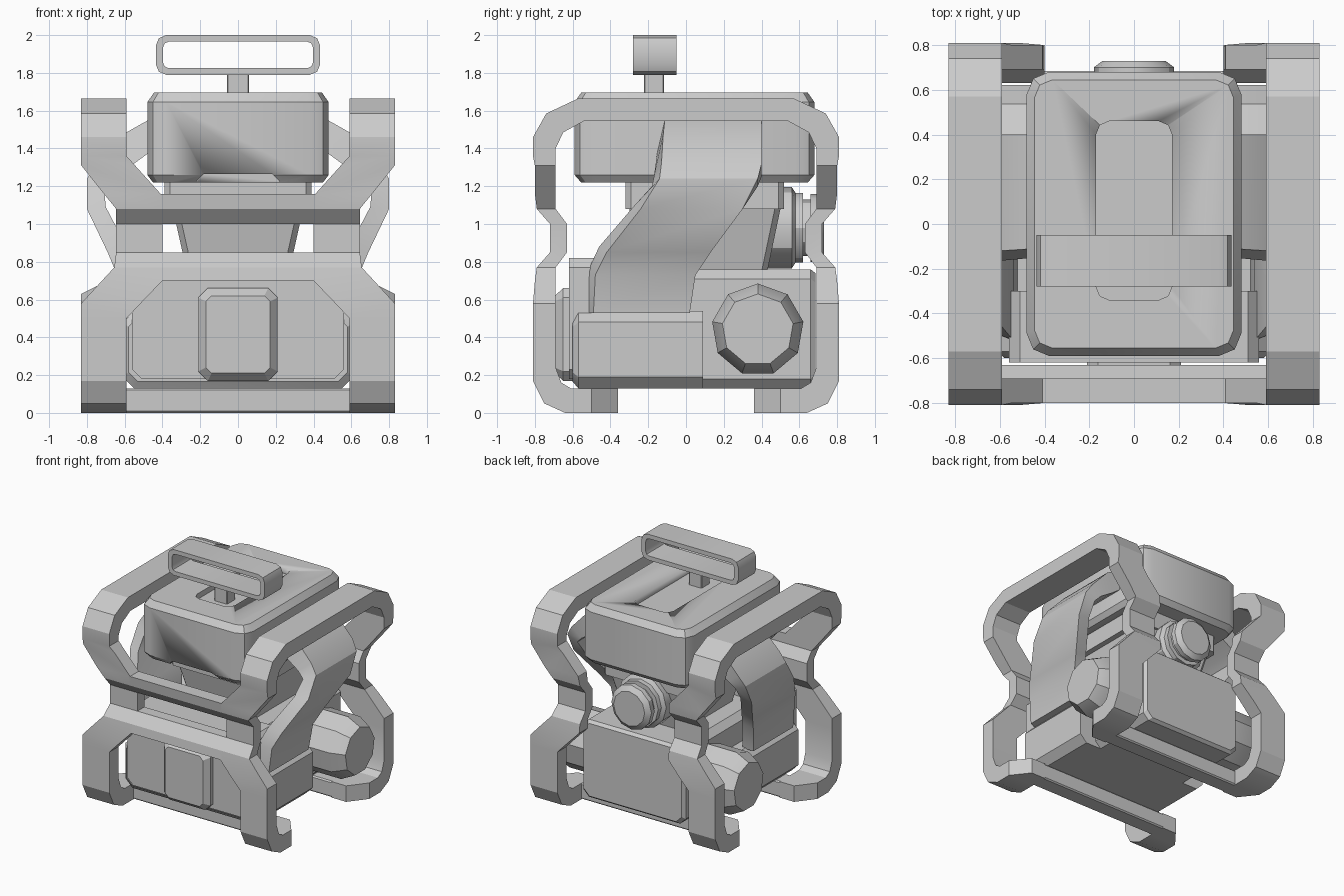
import bpy, bmesh, math
from mathutils import Vector

cube = bpy.data.objects.get("Cube")
if cube:
    bpy.data.objects.remove(cube, do_unlink=True)

grey = bpy.data.materials.new("plain grey")
grey.use_nodes = True
COLOUR = (0.6, 0.6, 0.6, 1)
grey.diffuse_color = COLOUR
grey.node_tree.nodes["Principled BSDF"].inputs["Base Color"].default_value = COLOUR


def loft(name, rings, closed=False, mirror=False, angle=30):
    """Skin a list of equal rings, capping the ends unless closed."""
    bm = bmesh.new()
    rows = [[bm.verts.new(p) for p in ring] for ring in rings]
    n = len(rows[0])
    pairs = list(zip(rows, rows[1:])) + ([(rows[-1], rows[0])] if closed else [])
    for a, b in pairs:
        for i in range(n):
            j = (i + 1) % n
            bm.faces.new((a[i], a[j], b[j], b[i]))
    if not closed:
        bm.faces.new(rows[0])
        bm.faces.new(rows[-1])
    bmesh.ops.recalc_face_normals(bm, faces=bm.faces)
    mesh = bpy.data.meshes.new(name)
    bm.to_mesh(mesh)
    bm.free()
    obj = bpy.data.objects.new(name, mesh)
    bpy.context.collection.objects.link(obj)
    mesh.materials.append(grey)
    if mirror:
        obj.modifiers.new("mirror", "MIRROR")
    bpy.context.view_layer.objects.active = obj
    for o in bpy.context.selected_objects:
        o.select_set(False)
    obj.select_set(True)
    bpy.ops.object.shade_smooth_by_angle(angle=math.radians(angle))
    return obj


def place(axis, u, v, t):
    return {"X": (t, u, v), "Y": (u, t, v), "Z": (u, v, t)}[axis]


def round_rect(hu, hv, r, seg):
    pts = []
    for k, (su, sv) in enumerate([(1, 1), (-1, 1), (-1, -1), (1, -1)]):
        for s in range(seg + 1):
            a = math.pi / 2 * (k + s / seg)
            pts.append((su * (hu - r) + r * math.cos(a), sv * (hv - r) + r * math.sin(a)))
    return pts


def block(name, axis, centre, layers, seg=1, **kw):
    """Stack of rounded rectangles: layers of (t, half u, half v, corner)."""
    rings = [[place(axis, centre[0] + u, centre[1] + v, t) for u, v in round_rect(hu, hv, r, seg)]
             for t, hu, hv, r in layers]
    return loft(name, rings, **kw)


def turned(name, axis, centre, layers, sides, **kw):
    """Turned part: layers of (t, radius)."""
    turn = [math.pi / 2 + 2 * math.pi * i / sides for i in range(sides)]
    rings = [[place(axis, centre[0] + r * math.cos(a), centre[1] + r * math.sin(a), t) for a in turn]
             for t, r in layers]
    return loft(name, rings, **kw)


def cut(obj, cutter):
    cutter.hide_render = True
    cutter.hide_viewport = True
    cutter.display_type = "WIRE"
    mod = obj.modifiers.new("cut", "BOOLEAN")
    mod.operation = "DIFFERENCE"
    mod.solver = "EXACT"
    mod.object = cutter


# Frame band: outer y z, inner y z, inner x, outer x, from foot to roof
band = [
    (-.36, 0, -.36, .13, .59, .72), (-.50, 0, -.50, .13, .59, .83),
    (-.64, 0, -.61, .13, .59, .83), (-.75, .05, -.66, .16, .59, .83),
    (-.81, .17, -.69, .24, .59, .83), (-.81, .5, -.69, .5, .59, .83),
    (-.81, .58, -.69, .58, .515, .83), (-.80, .7, -.69, .7, .4, .72),
    (-.79, .77, -.69, .77, .4, .655), (-.72, .85, -.63, .85, .4, .645),
    (-.72, 1.0, -.63, 1.0, .4, .645), (-.79, 1.08, -.69, 1.08, .4, .645),
    (-.80, 1.16, -.69, 1.16, .41, .71), (-.80, 1.31, -.69, 1.31, .545, .83),
    (-.81, 1.36, -.69, 1.36, .59, .83), (-.81, 1.46, -.69, 1.40, .59, .83),
    (-.74, 1.585, -.65, 1.485, .59, .83), (-.57, 1.665, -.54, 1.545, .59, .83),
]


def band_ring(s, x0, x1, side=1):
    yo, zo, yi, zi = s[:4]
    return [(x0, yo * side, zo), (x1, yo * side, zo), (x1, yi * side, zi), (x0, yi * side, zi)]


rings = [band_ring(s, s[4], s[5]) for s in band]
rings += [band_ring(s, s[4], s[5], -1) for s in reversed(band)]
loft("side_frame", rings, mirror=True, angle=25)

# Cross bars joining the front legs, and low bars joining the feet
loft("front_lower_bar", [band_ring(s, -.41, .41) for s in band[7:10]])
loft("front_upper_bar", [band_ring(s, -.42, .42) for s in band[10:13]])
for label, y in (("front", -.43), ("rear", .43)):
    block(label + "_foot_bar", "X", (y, .065), [(-.6, .07, .065, .01), (.6, .07, .065, .01)])

# Lower body
block("lower_body", "Y", (0, .335),
      [(-.6, .58, .17, .05), (-.57, .61, .205, .06), (.09, .61, .205, .06)])
block("front_body", "Y", (0, .5), [(-.62, .56, .32, .05), (-.3, .56, .32, .05)])
block("rear_body", "Y", (0, .445),
      [(-.4, .46, .315, .05), (.66, .46, .315, .05), (.685, .44, .295, .05)])
block("front_bump", "Y", (0, .415),
      [(-.56, .21, .245, .05), (-.65, .21, .245, .05), (-.695, .17, .205, .03)])

# Side wheels and rear knob
turned("side_wheel", "X", (.38, .44), [(.4, .245), (.72, .245), (.83, .19)], 9, mirror=True)
turned("rear_knob", "Y", (0, .98),
       [(.3, .215), (.56, .215), (.58, .185), (.62, .185), (.62, .15), (.66, .15),
        (.66, .18), (.7, .18), (.73, .14)], 12)

# Neck between the bodies
block("neck", "Z", (0, .1),
      [(.7, .26, .32, .03), (1.08, .345, .4, .03), (1.08, .39, .42, .03), (1.24, .39, .42, .03)])

# Bent side arms: outer x z, inner x z, front y, rear y
arm = [
    (.62, .53, .52, .53, -.53, .02), (.64, .73, .54, .75, -.52, .05),
    (.69, .85, .59, .88, -.46, .13), (.8, 1.08, .7, 1.09, -.28, .3),
    (.8, 1.24, .71, 1.2, -.18, .38), (.75, 1.32, .66, 1.25, -.17, .4),
    (.6, 1.48, .55, 1.32, -.16, .4), (.44, 1.57, .44, 1.4, -.15, .4),
]
loft("side_arm", [[(xo, a + .04, zo), (xo, b, zo), (xi, b, zi), (xi, a, zi)]
                  for xo, zo, xi, zi, a, b in arm], mirror=True)

# Upper body with a sunken top panel and a front notch
upper = block("upper_body", "Z", (0, .045),
              [(1.22, .45, .6, .08), (1.26, .48, .635, .1),
               (1.645, .48, .635, .1), (1.695, .445, .6, .08)], seg=2)
cut(upper, block("top_recess_cutter", "Z", (0, .06), [(1.65, .17, .4, .06), (1.8, .17, .4, .06)], seg=2))
cut(upper, block("notch_cutter", "Y", (0, 1.2), [(-.8, .22, .065, .04), (-.4, .22, .065, .04)]))

# Raised loop on its stem
block("loop_stem", "Z", (0, -.17), [(1.6, .057, .053, .005), (1.8, .057, .053, .005)])
block("top_loop", "Y", (0, 1.895),
      [(-.28, .435, .105, .055), (-.05, .435, .105, .055),
       (-.05, .397, .07, .03), (-.28, .397, .07, .03)], seg=2, closed=True)
